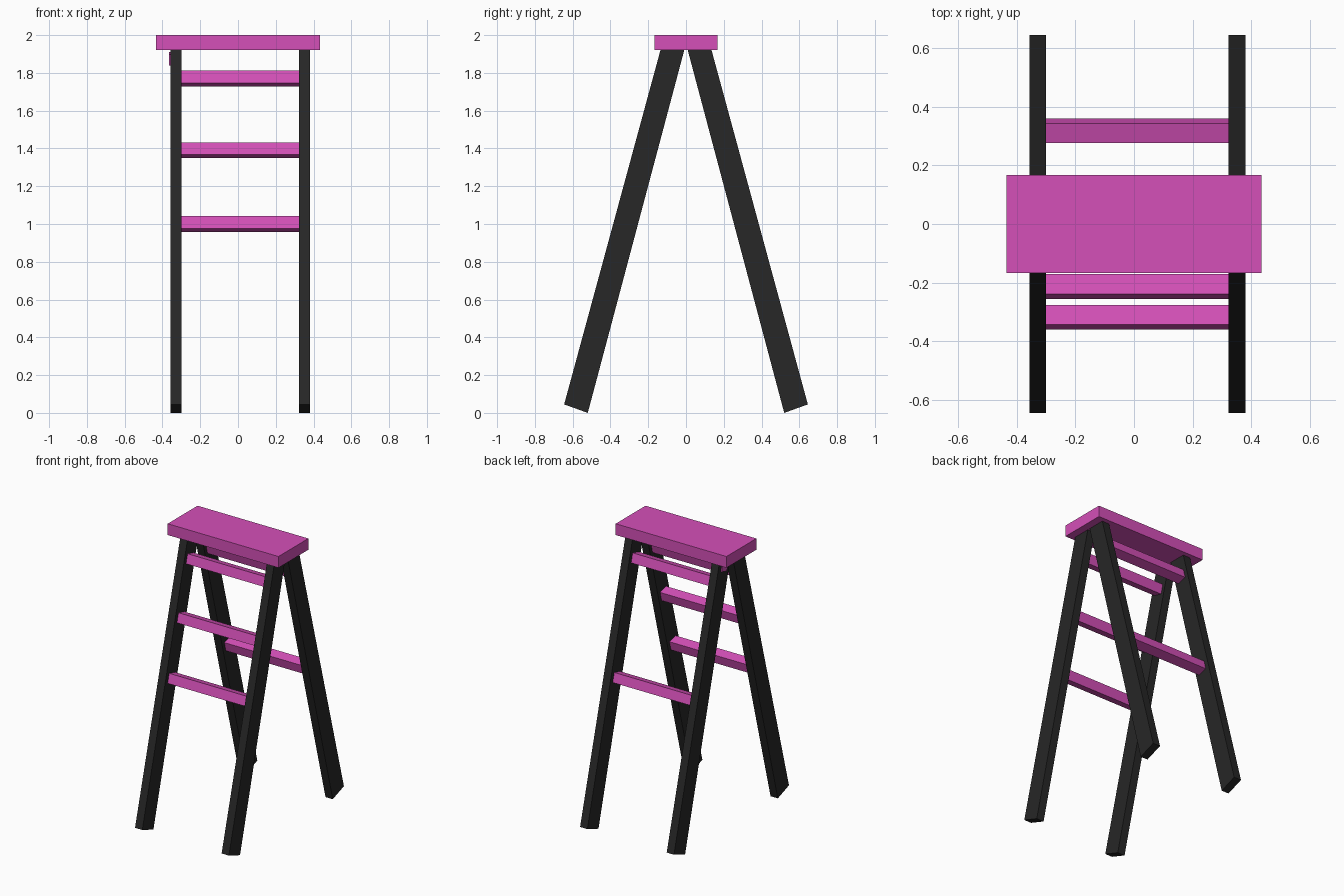
import bpy, bmesh, math
from mathutils import Matrix

if "Cube" in bpy.data.objects:
    bpy.data.objects.remove(bpy.data.objects["Cube"])


def material(name, color):
    mat = bpy.data.materials.new(name)
    mat.diffuse_color = color
    mat.use_nodes = True
    mat.node_tree.nodes["Principled BSDF"].inputs["Base Color"].default_value = mat.diffuse_color
    return mat


PINK = material("pink_paint", (0.66, 0.08, 0.48, 1))
BLACK = material("black_paint", (0.02, 0.02, 0.02, 1))
LEAN = math.radians(15)


def finish(bm, name, mat):
    bmesh.ops.recalc_face_normals(bm, faces=bm.faces)
    mesh = bpy.data.meshes.new(name)
    bm.to_mesh(mesh)
    bm.free()
    mesh.materials.append(mat)
    obj = bpy.data.objects.new(name, mesh)
    bpy.context.collection.objects.link(obj)


def box(name, center, size, tilt=0.0, mat=PINK):
    bm = bmesh.new()
    m = (Matrix.Translation(center) @ Matrix.Rotation(tilt, 4, 'X')
         @ Matrix.Diagonal((*size, 1)))
    bmesh.ops.create_cube(bm, size=1, matrix=m)
    finish(bm, name, mat)


def leg(name, x0, x1, side):
    # leaning side profile extruded across x
    profile = [(0.645, 0.045), (0.52, 0.0), (0.008, 1.925), (0.134, 1.925)]
    bm = bmesh.new()
    face = bm.faces.new([bm.verts.new((x0, side * y, z)) for y, z in profile])
    ext = bmesh.ops.extrude_face_region(bm, geom=[face])
    verts = [v for v in ext["geom"] if isinstance(v, bmesh.types.BMVert)]
    bmesh.ops.translate(bm, verts=verts, vec=(x1 - x0, 0, 0))
    finish(bm, name, BLACK)


def leg_y(z):
    # centre line of a leg at a given height
    return 0.586 - 0.268 * z


# top board
box("top_board", (0, 0, 1.96), (0.87, 0.335, 0.08))

for label, side, heights in (("front", -1, (1.0, 1.39, 1.77)),
                             ("back", 1, (1.0, 1.77))):
    # legs
    leg(label + "_left_leg", -0.357, -0.30, side)
    leg(label + "_right_leg", 0.323, 0.38, side)
    # rungs, tilted with the legs
    for i, z in enumerate(heights):
        box(f"{label}_rung_{i + 1}", (0.0115, side * leg_y(z), z),
            (0.66, 0.07, 0.067), side * LEAN)

# small hinge plate on the left side, under the board
box("hinge_plate", (-0.355, leg_y(1.875), 1.875), (0.02, 0.06, 0.06), LEAN)
